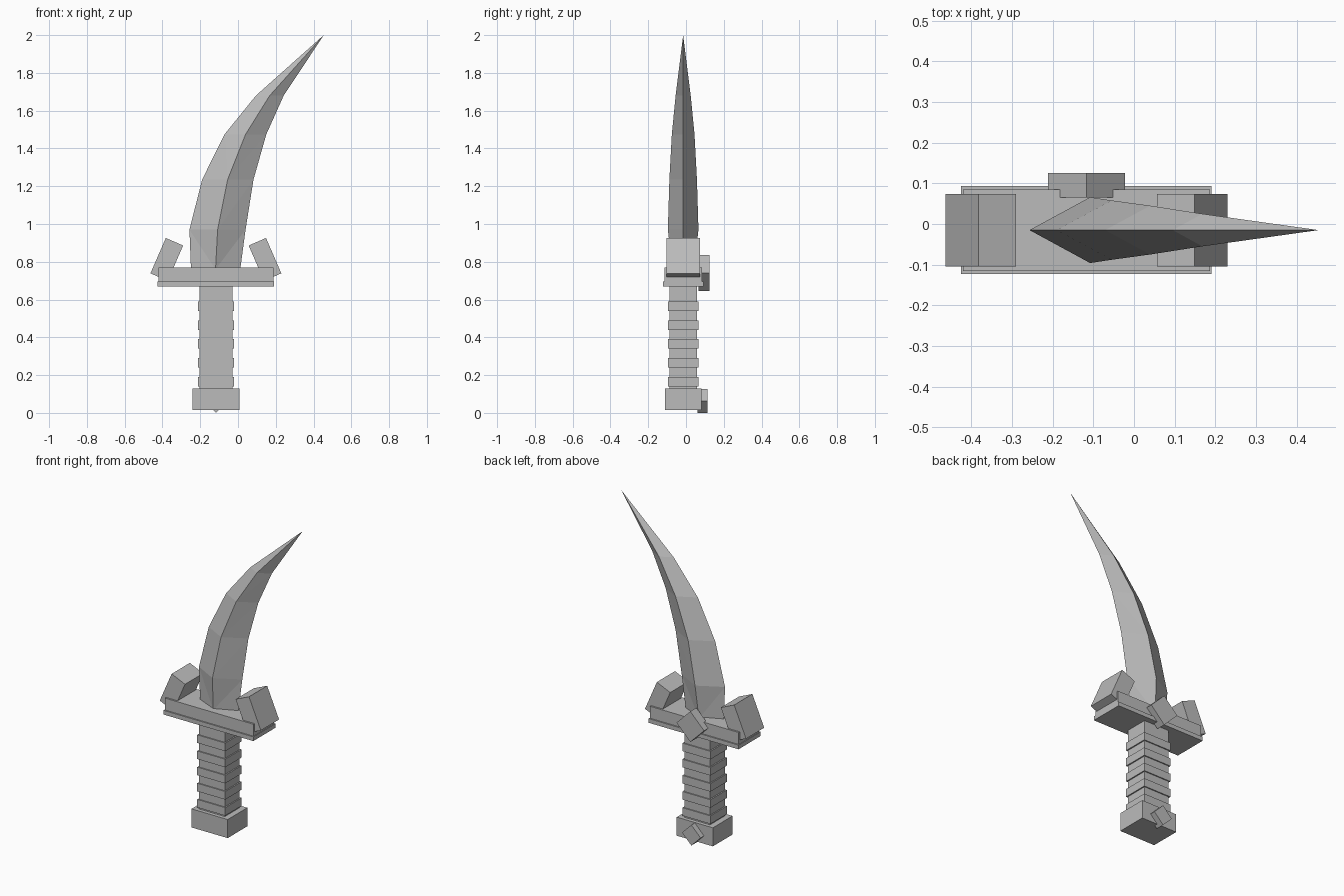
import bpy, bmesh
from math import radians
from mathutils import Matrix, Vector

cube = bpy.data.objects.get("Cube")
if cube:
    bpy.data.objects.remove(cube, do_unlink=True)

AXIS_X, AXIS_Y = -0.117, -0.015   # centre line of the handle

steel = bpy.data.materials.new("plain_grey")
steel.use_nodes = True
grey = (0.5, 0.5, 0.5, 1)
steel.diffuse_color = grey
steel.node_tree.nodes["Principled BSDF"].inputs["Base Color"].default_value = grey


def add_object(name, bm):
    bmesh.ops.recalc_face_normals(bm, faces=bm.faces)
    mesh = bpy.data.meshes.new(name)
    bm.to_mesh(mesh)
    bm.free()
    mesh.materials.append(steel)
    obj = bpy.data.objects.new(name, mesh)
    bpy.context.collection.objects.link(obj)
    return obj


def box(name, size, dx, y, z, tilt=0):
    """Box centred dx from the handle axis, turned about y by tilt degrees."""
    bm = bmesh.new()
    matrix = (Matrix.Translation((AXIS_X + dx, y, z))
              @ Matrix.Rotation(radians(tilt), 4, 'Y')
              @ Matrix.Diagonal((*size, 1)))
    bmesh.ops.create_cube(bm, size=1, matrix=matrix)
    return add_object(name, bm)


# Handle: pommel, core and raised bands
box("pommel", (0.248, 0.192, 0.115), 0, AXIS_Y, 0.0725)
box("grip_core", (0.176, 0.146, 0.56), 0, AXIS_Y, 0.40)
for i in range(5):
    box(f"grip_band_{i + 1}", (0.192, 0.16, 0.05), 0, AXIS_Y, 0.165 + 0.1 * i)

# Cross guard with two leaning horns
box("guard_base", (0.616, 0.216, 0.026), 0, AXIS_Y, 0.683)
box("guard_block", (0.608, 0.2, 0.08), 0, AXIS_Y, 0.73)
for name, side in (("left", 1), ("right", -1)):
    box(f"guard_horn_{name}", (0.1, 0.178, 0.204), side * 0.26, AXIS_Y, 0.8125, side * -23.5)

# Diamond studs on the back
box("guard_stud", (0.134, 0.06, 0.134), 0, 0.095, 0.74, 45)
box("pommel_stud", (0.09, 0.055, 0.09), 0, 0.0875, 0.0636, 45)

# Curved blade: z, back edge x, ridge x, cutting edge x, half thickness
stations = [
    (0.76, -0.249, -0.119, 0.012, 0.058),
    (0.97, -0.257, -0.108, 0.04, 0.081),
    (1.235, -0.19, -0.055, 0.082, 0.073),
    (1.475, -0.071, 0.04, 0.15, 0.06),
    (1.68, 0.095, 0.168, 0.242, 0.04),
]
bm = bmesh.new()
rings = []
for z, back, ridge, edge, half in stations:
    points = ((back, 0), (ridge, -half), (edge, 0), (ridge, half))
    rings.append([bm.verts.new((x, AXIS_Y + y, z)) for x, y in points])
tip = bm.verts.new(Vector((0.454, AXIS_Y, 2.0)))
bm.faces.new(rings[0])
for low, high in zip(rings, rings[1:]):
    for i in range(4):
        j = (i + 1) % 4
        # Fold each panel from the upper edge to the lower ridge
        if i % 2 == 0:
            bm.faces.new((low[i], low[j], high[i]))
            bm.faces.new((low[j], high[j], high[i]))
        else:
            bm.faces.new((low[i], low[j], high[j]))
            bm.faces.new((low[i], high[j], high[i]))
for i in range(4):
    bm.faces.new((rings[-1][i], rings[-1][(i + 1) % 4], tip))
add_object("blade", bm)
